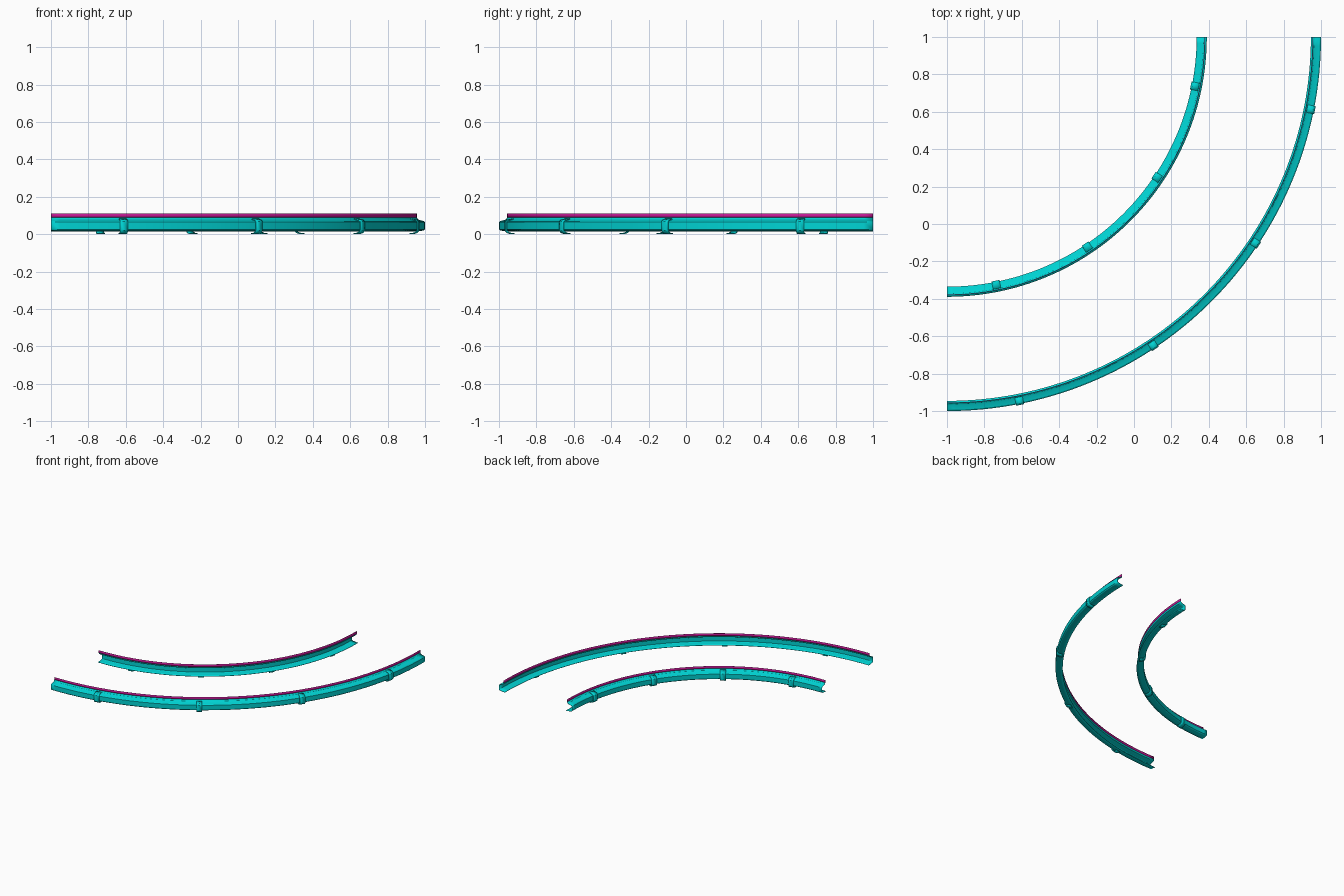
import bpy, bmesh
from math import sin, cos, pi, radians

if "Cube" in bpy.data.objects:
    bpy.data.objects.remove(bpy.data.objects["Cube"])

CX, CY = -1.0, 1.0        # centre of the curve
MIRROR = 3.335            # inner rail radius = MIRROR - outer rail radius


def material(name, rgb):
    m = bpy.data.materials.new(name)
    m.diffuse_color = (*rgb, 1)
    m.use_nodes = True
    m.node_tree.nodes["Principled BSDF"].inputs["Base Color"].default_value = m.diffuse_color
    return m


CYAN = material("cyan", (0.0, 0.66, 0.66))
MAGENTA = material("magenta", (0.55, 0.01, 0.30))


def sweep(name, profile, a0, a1, steps, mat, inner, thickness):
    """Sweep an open (radius, z) profile round the curve and thicken it to the road side."""
    bm = bmesh.new()
    rings = []
    for i in range(steps + 1):
        a = a0 + (a1 - a0) * i / steps
        ring = []
        for r, z in profile:
            r = MIRROR - r if inner else r
            ring.append(bm.verts.new((CX + r * sin(a), CY - r * cos(a), z)))
        rings.append(ring)
    for p, q in zip(rings, rings[1:]):
        for j in range(len(profile) - 1):
            face = [p[j], p[j + 1], q[j + 1], q[j]]
            bm.faces.new(face[::-1] if inner else face)
    bm.normal_update()
    mesh = bpy.data.meshes.new(name)
    bm.to_mesh(mesh)
    bm.free()
    ob = bpy.data.objects.new(name, mesh)
    bpy.context.collection.objects.link(ob)
    mesh.materials.append(mat)
    mod = ob.modifiers.new("thickness", 'SOLIDIFY')
    mod.thickness = thickness
    mod.offset = -1
    bpy.ops.object.select_all(action='DESELECT')
    ob.select_set(True)
    bpy.context.view_layer.objects.active = ob
    bpy.ops.object.shade_smooth_by_angle(angle=radians(20))
    return ob


# profiles, top to bottom
STRIP = [(1.957, 0.11), (1.957, 0.088)]
CHANNEL = [(1.957, 0.090), (1.962, 0.080), (1.970, 0.076), (1.993, 0.070),
           (2.000, 0.064), (2.000, 0.026), (1.993, 0.020), (1.968, 0.016),
           (1.946, 0.014)]
BRACKET = [(1.964, 0.084), (1.996, 0.077), (2.006, 0.067), (2.006, 0.020),
           (1.996, 0.008), (1.975, 0.000), (1.958, 0.000)]

for side in ("outer", "inner"):
    inner = side == "inner"
    # curved channel rail and its coloured top strip
    sweep(side + "_rail", CHANNEL, 0, pi / 2, 64, CYAN, inner, 0.003)
    sweep(side + "_top_strip", STRIP, 0, pi / 2, 64, MAGENTA, inner, 0.002)
    # brackets clamped round the back of the rail
    radius = MIRROR - 1.99 if inner else 1.99
    half = 0.021 / radius
    for k in range(4):
        a = radians(11.25 + 22.5 * k)
        sweep(f"{side}_bracket_{k + 1}", BRACKET, a - half, a + half, 2, CYAN, inner, 0.006)
